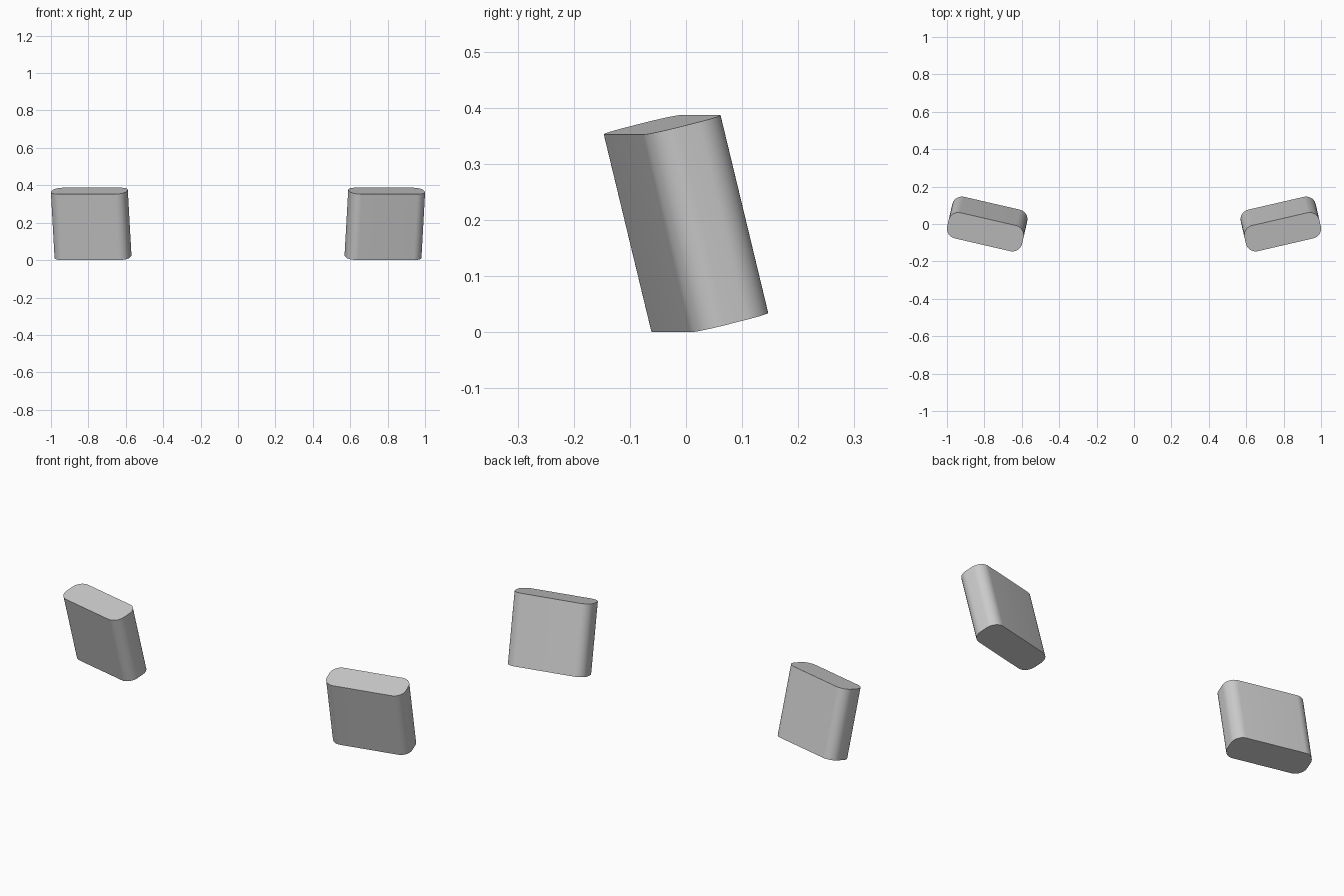
import bpy, bmesh
from math import radians
from mathutils import Matrix

if "Cube" in bpy.data.objects:
    bpy.data.objects.remove(bpy.data.objects["Cube"])

WIDTH, DEPTH, LENGTH, RADIUS = 0.411, 0.145, 0.363, 0.054
TILT, YAW = radians(13.9), radians(13)
CENTRE_X, CENTRE_Z = 0.785, 0.1937


def make_block(name, side):
    # Box with its four long edges rounded, leaned forward and turned outward
    bm = bmesh.new()
    bmesh.ops.create_cube(bm, size=1, matrix=Matrix.Diagonal((WIDTH, DEPTH, LENGTH, 1)))
    long_edges = [e for e in bm.edges
                  if abs(e.verts[0].co.z - e.verts[1].co.z) > LENGTH / 2]
    bmesh.ops.bevel(bm, geom=long_edges, offset=RADIUS, offset_type='OFFSET',
                    segments=12, profile=0.5, affect='EDGES')
    bm.transform(Matrix.Translation((side * CENTRE_X, 0, CENTRE_Z))
                 @ Matrix.Rotation(side * YAW, 4, 'Z')
                 @ Matrix.Rotation(TILT, 4, 'X'))
    mesh = bpy.data.meshes.new(name)
    bm.to_mesh(mesh)
    bm.free()
    obj = bpy.data.objects.new(name, mesh)
    bpy.context.collection.objects.link(obj)
    bpy.ops.object.select_all(action='DESELECT')
    obj.select_set(True)
    bpy.context.view_layer.objects.active = obj
    bpy.ops.object.shade_smooth_by_angle(angle=radians(30))


# Mirrored pair of blocks
for name, side in (("right_block", 1), ("left_block", -1)):
    make_block(name, side)
